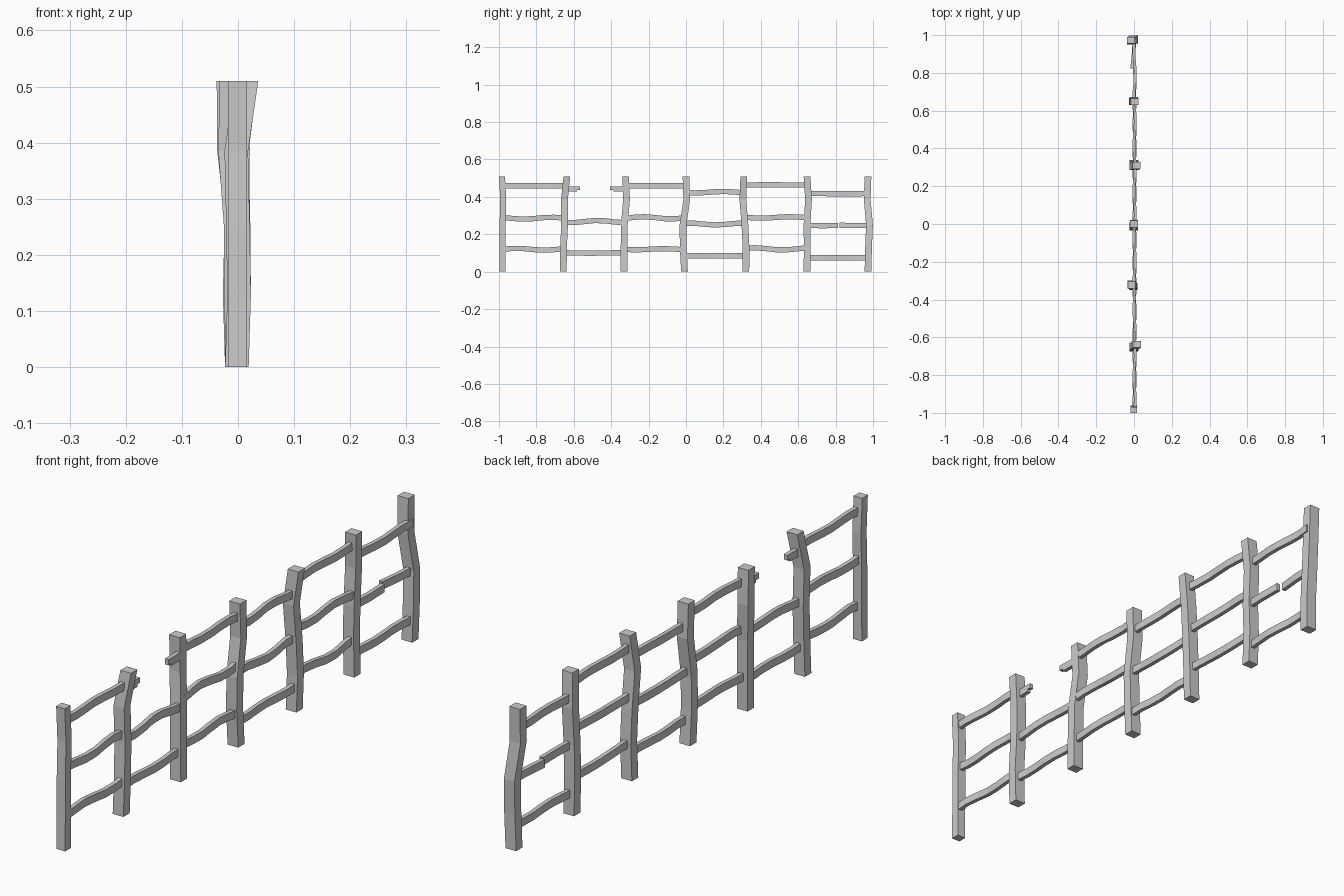
import bpy, bmesh, math

def loft(name, rings):
    """Skin a chain of four-cornered sections into one capped bar."""
    bm = bmesh.new()
    loops = [[bm.verts.new(p) for p in r] for r in rings]
    for a, b in zip(loops, loops[1:]):
        for i in range(4):
            j = (i + 1) % 4
            bm.faces.new((a[i], a[j], b[j], b[i]))
    bm.faces.new(loops[0][::-1])
    bm.faces.new(loops[-1])
    bmesh.ops.recalc_face_normals(bm, faces=bm.faces)
    me = bpy.data.meshes.new(name)
    bm.to_mesh(me)
    bm.free()
    ob = bpy.data.objects.new(name, me)
    bpy.context.collection.objects.link(ob)
    return ob

CORNERS = [(-1, -1), (1, -1), (1, 1), (-1, 1)]

def post(name, xs, ys, hx=0.021, hy=0.018):
    levels = [0, 0.13, 0.25, 0.385, 0.51]
    loft(name, [[(x + sx * hx, y + sy * hy, z) for sx, sy in CORNERS]
                for x, y, z in zip(xs, ys, levels)])

def rail(name, pts, hx=0.0075, hz=0.014):
    loft(name, [[(x + sx * hx, y, z + sz * hz) for sx, sz in CORNERS]
                for x, y, z in pts])

def wavy(name, y0, y1, z, amp, phase):
    """Whole rail, bent a little sideways and up or down."""
    pts = []
    for i in range(7):
        t = i / 6
        a = phase + t * 7
        pts.append((0.003 + 0.004 * math.sin(a * 1.2 + 1), y0 + (y1 - y0) * t,
                    z + amp * math.sin(a)))
    rail(name, pts)

# Crooked posts: sideways (x) and lengthwise (y) position at each level
posts = [
    ((-0.001, -0.001, -0.001, -0.001, -0.001), (-0.982, -0.981, -0.981, -0.977, -0.984)),
    ((-0.002, 0.002, 0.0, -0.003, 0.015), (-0.656, -0.655, -0.649, -0.650, -0.637)),
    ((-0.002, -0.003, -0.004, -0.014, -0.012), (-0.332, -0.331, -0.330, -0.318, -0.323)),
    ((-0.002, -0.003, -0.001, 0.0, -0.001), (-0.008, -0.015, -0.016, 0.004, 0.0)),
    ((-0.002, 0.002, 0.001, -0.002, 0.014), (0.320, 0.321, 0.315, 0.304, 0.309)),
    ((-0.002, -0.006, -0.003, -0.002, 0.004), (0.647, 0.648, 0.647, 0.655, 0.647)),
    ((-0.002, 0.001, -0.001, -0.016, -0.017), (0.973, 0.976, 0.981, 0.969, 0.973)),
]
for i, (xs, ys) in enumerate(posts):
    slim = i == 0
    post(f"post_{i + 1}", xs, ys, 0.017 if slim else 0.021, 0.016 if slim else 0.018)

# Rails per bay: (height, wave size) from bottom to top, None where broken
centres = [-0.981, -0.65, -0.327, -0.005, 0.314, 0.65, 0.977]
bays = [
    [(0.12, 0.005), (0.286, 0.005), (0.459, 0.0)],
    [(0.10, 0.001), (0.268, 0.006), None],
    [(0.12, 0.003), (0.288, 0.006), (0.46, 0.0)],
    [(0.085, 0.0), (0.255, 0.005), (0.425, 0.004)],
    [(0.122, 0.006), (0.29, 0.004), (0.464, 0.001)],
    [(0.075, 0.0), None, (0.417, 0.001)],
]
for b, rails in enumerate(bays):
    for r, spec in enumerate(rails):
        if spec:
            wavy(f"rail_{b + 1}_{r + 1}", centres[b], centres[b + 1],
                 spec[0], spec[1], b * 1.7 + r * 2.3)

# Snapped top rail: two stubs with a stepped break
rail("stub_left", [(0.003, -0.645, 0.442), (0.004, -0.583, 0.442)])
rail("stub_left_splinter", [(0.004, -0.585, 0.447), (0.004, -0.568, 0.446)], hz=0.009)
rail("stub_right", [(0.0, -0.32, 0.442), (0.002, -0.388, 0.442)])
rail("stub_right_splinter", [(0.002, -0.385, 0.446), (0.002, -0.405, 0.446)], hz=0.010)

# Cracked middle rail: the far half has swung sideways
rail("cracked_rail_near", [(0.002, 0.65, 0.247), (0.005, 0.73, 0.246), (0.003, 0.812, 0.247)])
rail("cracked_rail_far", [(0.0, 0.977, 0.247), (-0.003, 0.91, 0.247), (-0.012, 0.822, 0.248)])
